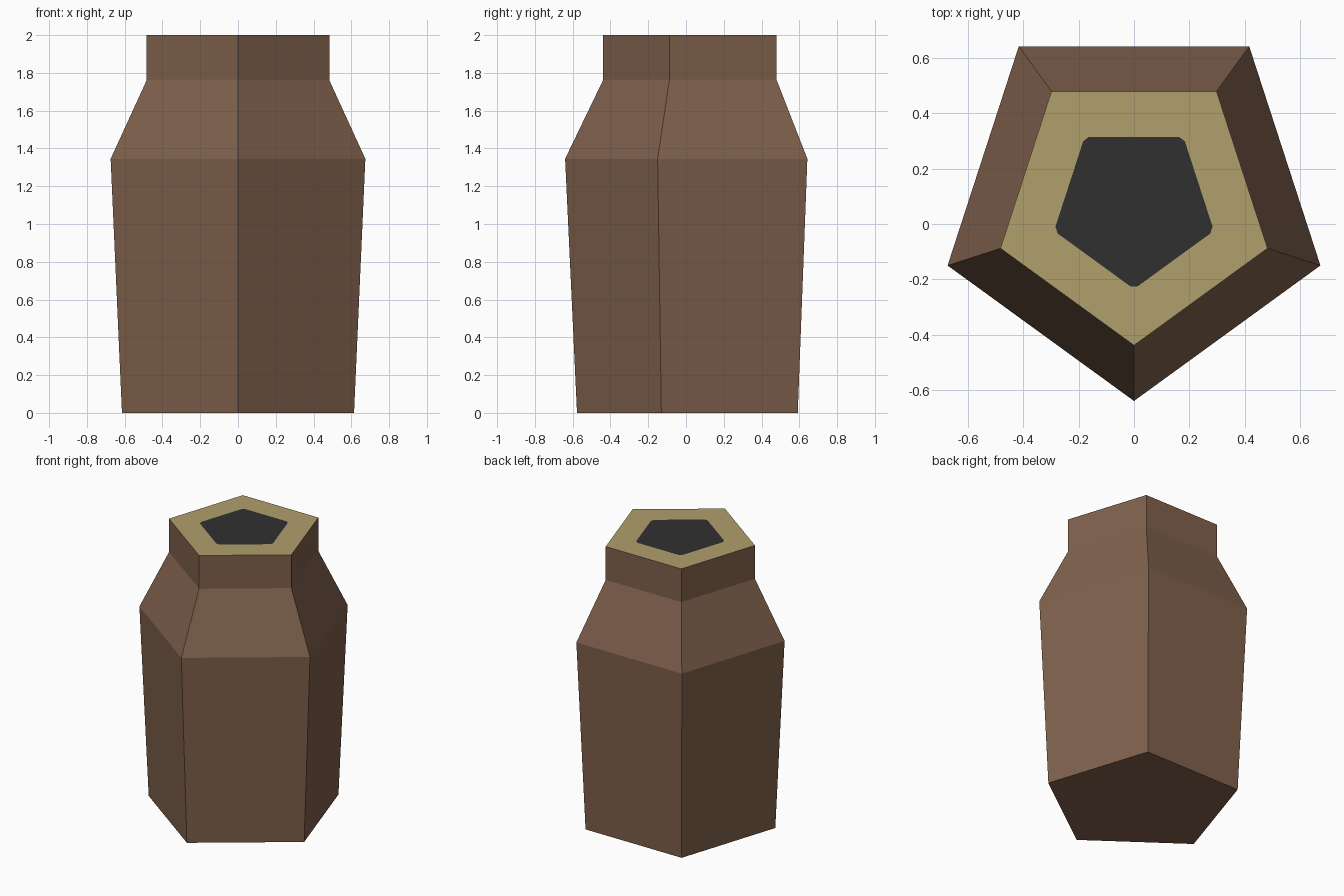
import bpy, bmesh, math
from mathutils import Vector

if "Cube" in bpy.data.objects:
    bpy.data.objects.remove(bpy.data.objects["Cube"])

CY = 0.069  # pentagon centre in y


def material(name, rgb):
    m = bpy.data.materials.new(name)
    m.diffuse_color = (*rgb, 1)
    m.use_nodes = True
    m.node_tree.nodes["Principled BSDF"].inputs["Base Color"].default_value = m.diffuse_color
    return m


def pentagon(r, z):
    # one corner points to the front (-y)
    return [Vector((r * math.sin(i * math.tau / 5), CY - r * math.cos(i * math.tau / 5), z))
            for i in range(5)]


bm = bmesh.new()

# Body, shoulder and neck as stacked pentagon rings
rings = [[bm.verts.new(p) for p in pentagon(r, z)]
         for r, z in [(0.646, 0), (0.709, 1.345), (0.508, 1.762), (0.508, 2.0)]]
bm.faces.new(rings[0][::-1])
for a, b in zip(rings, rings[1:]):
    for i in range(5):
        j = (i + 1) % 5
        bm.faces.new((a[i], a[j], b[j], b[i]))

# Flat mouth: dark pentagon with clipped corners inside a tan rim
inner = pentagon(0.304, 2.0)
clipped = []
for i, p in enumerate(inner):
    for q in (inner[i - 1], inner[(i + 1) % 5]):
        clipped.append(bm.verts.new(p + (q - p).normalized() * 0.016))
bm.faces.new(clipped).material_index = 2
outer = rings[-1]
for i in range(5):
    j = (i + 1) % 5
    a, b, c = clipped[2 * i], clipped[2 * i + 1], clipped[2 * j]
    bm.faces.new((outer[i], b, a)).material_index = 1
    bm.faces.new((outer[i], outer[j], c, b)).material_index = 1
bmesh.ops.recalc_face_normals(bm, faces=bm.faces)

mesh = bpy.data.meshes.new("jar")
bm.to_mesh(mesh)
bm.free()
mesh.materials.append(material("brown clay", (0.216, 0.120, 0.074)))
mesh.materials.append(material("tan rim", (0.440, 0.350, 0.150)))
mesh.materials.append(material("dark opening", (0.030, 0.030, 0.030)))
bpy.context.collection.objects.link(bpy.data.objects.new("jar", mesh))
